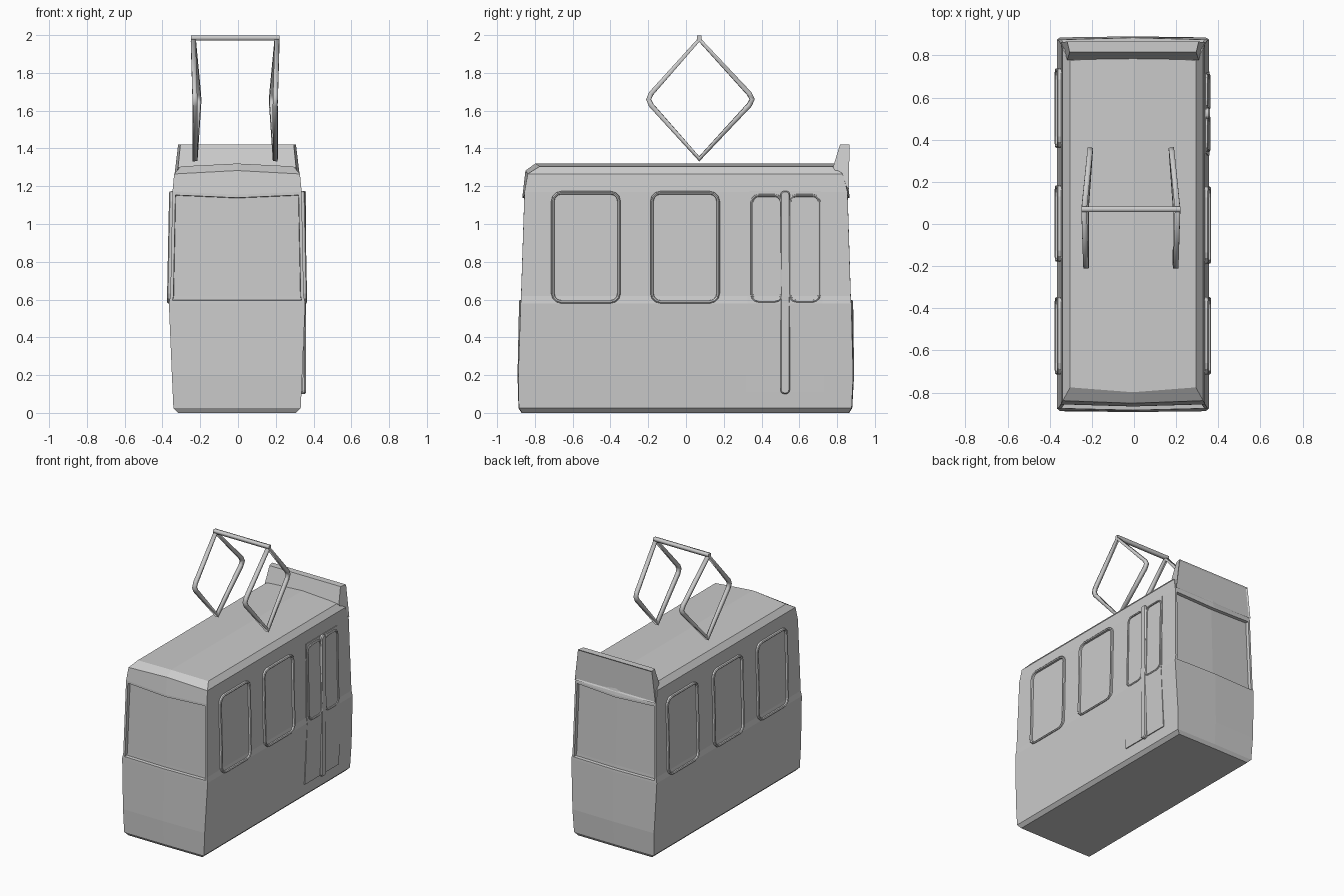
import bpy, bmesh, math
from mathutils import Vector

if "Cube" in bpy.data.objects:
    bpy.data.objects.remove(bpy.data.objects["Cube"])

X0 = -0.005  # centre line of the body


def finish(bm, name):
    bmesh.ops.recalc_face_normals(bm, faces=bm.faces)
    me = bpy.data.meshes.new(name)
    bm.to_mesh(me)
    bm.free()
    ob = bpy.data.objects.new(name, me)
    bpy.context.collection.objects.link(ob)
    return ob


def loft(bm, rings):
    """Join closed rings of points with quads; returns vertices and faces per band."""
    vs = [[bm.verts.new(p) for p in r] for r in rings]
    bands = []
    for a, b in zip(vs, vs[1:]):
        n = len(a)
        bands.append([bm.faces.new((a[i], a[(i + 1) % n], b[(i + 1) % n], b[i])) for i in range(n)])
    return vs, bands


def side_x(z):
    """Half width of the body wall in the window area."""
    return 0.354 - (z - 0.6) * 0.02


def rounded_rect(y0, y1, z0, z1, r, seg=3):
    pts = []
    for cy, cz, a0 in ((y1 - r, z1 - r, 0), (y0 + r, z1 - r, 90), (y0 + r, z0 + r, 180), (y1 - r, z0 + r, 270)):
        for i in range(seg + 1):
            a = math.radians(a0 + 90 * i / seg)
            pts.append((cy + r * math.cos(a), cz + r * math.sin(a)))
    return pts


def window_frame(name, side, y0, y1, z0, z1, r, profile):
    """Raised frame; profile is a list of (inset, height above the wall)."""
    bm = bmesh.new()
    rings = []
    for d, h in profile:
        pts = rounded_rect(y0 + d, y1 - d, z0 + d, z1 - d, r - d)
        rings.append([(X0 + side * (side_x(z) + h), y, z) for y, z in pts])
    loft(bm, rings)
    finish(bm, name)


# Body: levels of z, half width, front corner/centre y, back corner/centre y, centre lift
levels = [
    (0.0, 0.312, -0.868, -0.870, 0.862, 0.864, 0),
    (0.025, 0.337, -0.885, -0.887, 0.877, 0.880, 0),
    (0.20, 0.345, -0.888, -0.892, 0.885, 0.890, 0),
    (0.58, 0.361, -0.875, -0.884, 0.875, 0.885, 0),
    (0.62, 0.353, -0.873, -0.882, 0.872, 0.882, 0),
    (1.17, 0.342, -0.855, -0.865, 0.855, 0.865, -0.015),
    (1.265, 0.333, -0.838, -0.850, 0.830, 0.845, 0.018),
    (1.305, 0.298, -0.775, -0.798, 0.775, 0.800, 0.015),
]
bm = bmesh.new()
rings = []
for z, w, fy, fc, by, bc, dz in levels:
    rings.append([(X0 - w, fy, z), (X0, fc, z + dz), (X0 + w, fy, z),
                  (X0 + w, by, z), (X0, bc, z + dz), (X0 - w, by, z)])
vs, bands = loft(bm, rings)
for r in (vs[0], vs[-1]):
    bm.faces.new((r[0], r[1], r[4], r[5]))
    bm.faces.new((r[1], r[2], r[3], r[4]))
bmesh.ops.recalc_face_normals(bm, faces=bm.faces)
# Recessed windscreens at both ends
for cols in ((0, 1), (3, 4)):
    screen = [bands[k][c] for k in (3, 4) for c in cols]
    bmesh.ops.inset_region(bm, faces=screen, thickness=0.016, depth=0, use_even_offset=True)
    shift = Vector((0, 0.025 if cols[0] == 0 else -0.025, 0))
    res = bmesh.ops.inset_region(bm, faces=screen, thickness=0.002, depth=0, use_even_offset=True)
    bmesh.ops.translate(bm, verts=list({v for f in screen for v in f.verts}), vec=shift)
finish(bm, "tram_body")

# Destination box on the back of the roof
bm = bmesh.new()
box = [(0.300, 0.815, 1.42), (0.312, 0.865, 1.42), (0.341, 0.863, 1.18), (0.312, 0.778, 1.30)]
_, bands = loft(bm, [[(X0 + s * x, y, z) for x, y, z in box] for s in (-1, 1)])
bm.verts.ensure_lookup_table()
for i in (0, 4):
    bm.faces.new(bm.verts[i:i + 4])
bmesh.ops.recalc_face_normals(bm, faces=bm.faces)
back = bands[0][1]
bmesh.ops.inset_region(bm, faces=[back], thickness=0.014, depth=-0.006)
finish(bm, "roof_sign_box")

# Side windows
FRAME = [(0, -0.01), (0.002, 0.012), (0.008, 0.017), (0.016, 0.013), (0.020, -0.01)]
for side, label, spans in ((1, "right", ((-0.715, -0.345), (-0.19, 0.18))),
                           (-1, "left", ((-0.715, -0.345), (-0.18, 0.185), (0.36, 0.74)))):
    for i, (a, b) in enumerate(spans):
        window_frame(f"window_frame_{label}_{i + 1}", side, a, b, 0.578, 1.175, 0.055, FRAME)

# Door panel, following the wall
bm = bmesh.new()
rings = []
for z, x, a, b in ((0.11, 0.348, 0.318, 0.73), (0.58, 0.363, 0.325, 0.722),
                   (0.62, 0.357, 0.326, 0.721), (1.175, 0.346, 0.335, 0.713)):
    rings.append([(X0 + 0.30, a, z), (X0 + x, a, z), (X0 + x, b, z), (X0 + 0.30, b, z)])
vs, _ = loft(bm, rings)
bm.faces.new(vs[0])
bm.faces.new(vs[-1])
finish(bm, "door_panel")

# Door windows and the centre bar
THIN = [(0, -0.01), (0.003, 0.010), (0.009, 0.014), (0.015, 0.010), (0.018, -0.01)]
for i, (a, b) in enumerate(((0.34, 0.515), (0.54, 0.715))):
    window_frame(f"door_window_frame_{i + 1}", 1, a, b, 0.582, 1.16, 0.045, THIN)
bm = bmesh.new()
rings = []
for d, x in ((0, 0.32), (0, 0.358), (0.006, 0.366)):
    rings.append([(X0 + x, y, z) for y, z in rounded_rect(0.5 + d, 0.55 - d, 0.10 + d, 1.175 - d, 0.02 - d)])
vs, _ = loft(bm, rings)
bm.faces.new(vs[0])
bm.faces.new(vs[-1])
finish(bm, "door_centre_bar")


# Current collector: two diamond frames and a contact bar
def square_tube(name, pts, radius, cyclic):
    cu = bpy.data.curves.new(name + "_path", "CURVE")
    cu.dimensions = "3D"
    cu.bevel_depth = radius
    cu.bevel_resolution = 0
    cu.use_fill_caps = True
    sp = cu.splines.new("POLY")
    sp.points.add(len(pts) - 1)
    for p, co in zip(sp.points, pts):
        p.co = (*co, 1)
        p.tilt = math.pi / 4
    sp.use_cyclic_u = cyclic
    tmp = bpy.data.objects.new(name + "_path", cu)
    bpy.context.collection.objects.link(tmp)
    me = bpy.data.meshes.new_from_object(tmp.evaluated_get(bpy.context.evaluated_depsgraph_get()))
    bpy.data.objects.remove(tmp)
    me.name = name
    ob = bpy.data.objects.new(name, me)
    bpy.context.collection.objects.link(ob)


PX = -0.015
for s, label in ((-1, "left"), (1, "right")):
    diamond = [(0.222, 0.07, 1.977), (0.214, -0.185, 1.69), (0.213, -0.198, 1.66), (0.212, -0.185, 1.63),
               (0.213, 0.07, 1.345), (0.194, 0.335, 1.63), (0.193, 0.350, 1.66), (0.195, 0.335, 1.69)]
    square_tube(f"collector_frame_{label}", [(PX + s * x, y, z) for x, y, z in diamond], 0.018, True)
square_tube("collector_contact_bar", [(PX - 0.235, 0.07, 1.985), (PX + 0.235, 0.07, 1.985)], 0.018, False)
